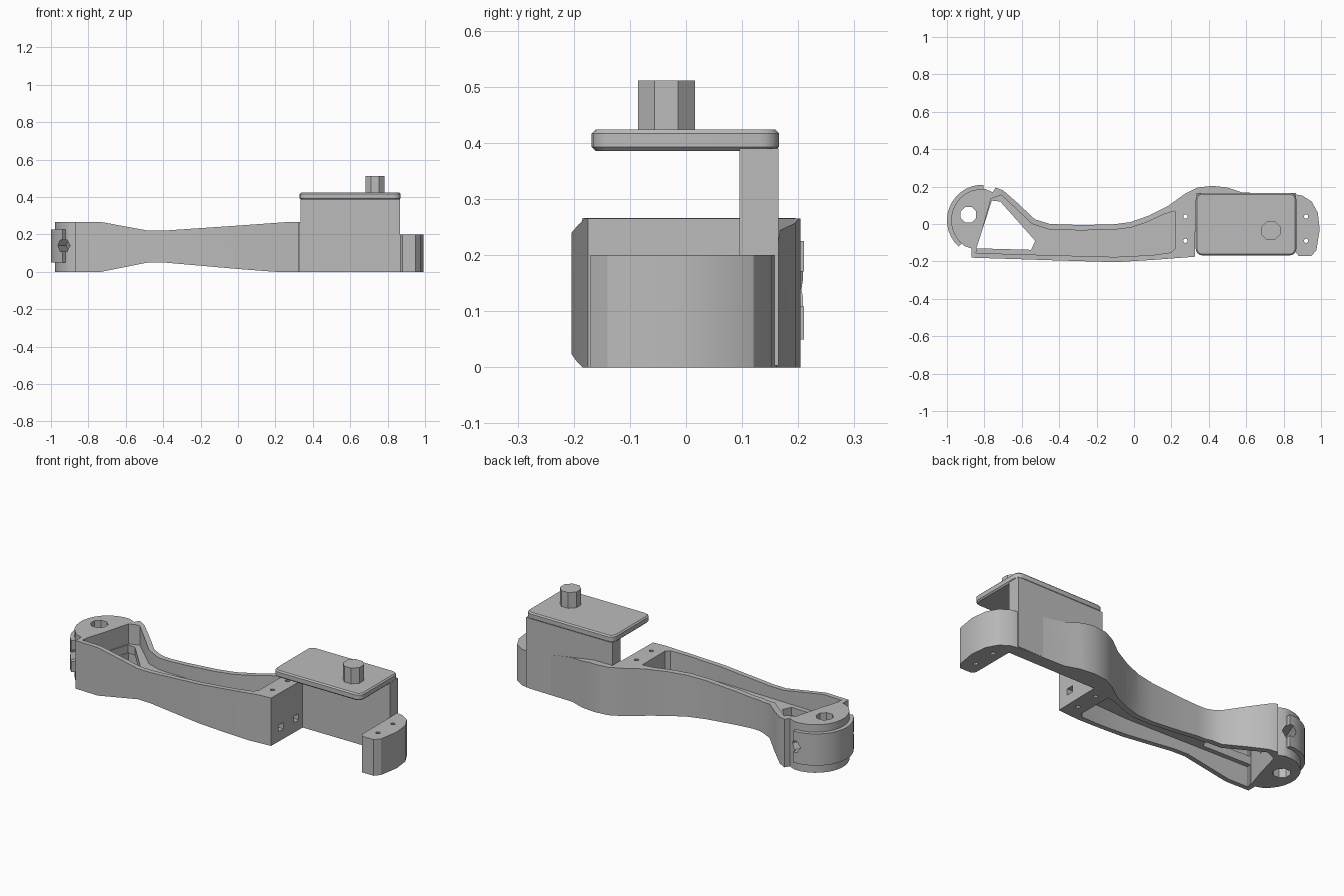
import bpy, bmesh
from math import sin, cos, pi, radians, atan2
from mathutils import Matrix, Vector

old = bpy.data.objects.get("Cube")
if old:
    bpy.data.objects.remove(old, do_unlink=True)

grey = bpy.data.materials.new("plain grey")
grey.use_nodes = True
grey.diffuse_color = (0.5, 0.5, 0.5, 1)
grey.node_tree.nodes["Principled BSDF"].inputs["Base Color"].default_value = (0.5, 0.5, 0.5, 1)


def prism(name, points, low, high, axis="z"):
    """Extrude a closed outline along z, or an x/z outline along y."""
    bm = bmesh.new()
    place = (lambda a, b, c: (a, b, c)) if axis == "z" else (lambda a, b, c: (a, c, b))
    face = bm.faces.new([bm.verts.new(place(a, b, low)) for a, b in points])
    moved = bmesh.ops.extrude_face_region(bm, geom=[face])["geom"]
    shift = Vector(place(0, 0, high - low))
    bmesh.ops.translate(bm, vec=shift, verts=[v for v in moved if isinstance(v, bmesh.types.BMVert)])
    bmesh.ops.recalc_face_normals(bm, faces=bm.faces)
    mesh = bpy.data.meshes.new(name)
    bm.to_mesh(mesh)
    bm.free()
    mesh.materials.append(grey)
    obj = bpy.data.objects.new(name, mesh)
    bpy.context.collection.objects.link(obj)
    return obj


def arc(cx, cy, r, start, end, steps):
    angles = [radians(start + (end - start) * i / steps) for i in range(steps + 1)]
    return [(cx + r * cos(a), cy + r * sin(a)) for a in angles]


def ring(cx, cy, r, sides, turn=0):
    return arc(cx, cy, r, turn, turn + 360, sides)[:-1]


def box(x0, x1, y0, y1):
    return [(x0, y0), (x1, y0), (x1, y1), (x0, y1)]


def rounded(x0, x1, y0, y1, r):
    return (arc(x1 - r, y1 - r, r, 0, 90, 4) + arc(x0 + r, y1 - r, r, 90, 180, 4)
            + arc(x0 + r, y0 + r, r, 180, 270, 4) + arc(x1 - r, y0 + r, r, 270, 360, 4))


def apply(obj, mod):
    bpy.context.view_layer.objects.active = obj
    bpy.ops.object.modifier_apply(modifier=mod.name)


def combine(target, other, operation="DIFFERENCE"):
    mod = target.modifiers.new("combine", "BOOLEAN")
    mod.object, mod.operation, mod.solver = other, operation, "EXACT"
    apply(target, mod)
    bpy.data.objects.remove(other, do_unlink=True)


# Arm body: plan outline trimmed by the waisted side profile
hub = (-0.81, 0.02)
outline = [(-0.87, -0.18), (-0.4, -0.195), (-0.1, -0.204), (0.1, -0.192), (0.325, -0.175),
           (0.33, 0.095), (0.865, 0.095), (0.865, -0.15), (0.88, -0.17), (0.95, -0.17),
           (0.975, -0.14), (0.993, -0.03), (0.983, 0.06), (0.95, 0.12), (0.9, 0.152),
           (0.84, 0.162), (0.58, 0.168), (0.5, 0.195), (0.42, 0.204), (0.34, 0.195),
           (0.27, 0.16), (0.18, 0.095), (0.08, 0.045), (-0.02, 0.01), (-0.12, -0.003),
           (-0.3, -0.005), (-0.45, 0.0), (-0.53, 0.025), (-0.62, 0.11), (-0.7, 0.18),
           (-0.74, 0.195), (-0.755, 0.17)]
outline += arc(*hub, 0.168, 85, 235, 12) + [(-0.87, -0.13)]
arm = prism("arm_body", outline, -0.01, 0.3)
profile = [(-1.1, 0), (-0.73, 0), (-0.48, 0.05), (-0.4, 0.05), (0.0, 0.015), (0.2, 0), (1.1, 0),
           (1.1, 0.2), (0.86, 0.2), (0.45, 0.265), (0.25, 0.265), (0.0, 0.247),
           (-0.4, 0.22), (-0.48, 0.22), (-0.73, 0.266), (-1.1, 0.266)]
combine(arm, prism("side_trim", profile, -0.5, 0.5, "y"), "INTERSECT")

# Raised band around the hub
band = arc(*hub, 0.19, 88, 228, 14) + arc(*hub, 0.15, 228, 88, 14)
combine(arm, prism("hub_band", band, 0.05, 0.225), "UNION")

# Pockets above and below a central web, then the triangular opening
pocket = [(-0.845, -0.155), (-0.4, -0.168), (-0.1, -0.176), (0.1, -0.166), (0.2, -0.152),
          (0.22, -0.13), (0.22, 0.07), (0.16, 0.052), (0.06, 0.006), (-0.02, -0.02),
          (-0.12, -0.032), (-0.3, -0.034), (-0.46, -0.028), (-0.545, 0.0), (-0.64, 0.09),
          (-0.71, 0.155), (-0.765, 0.135)]
combine(arm, prism("upper_pocket", pocket, 0.155, 0.4))
combine(arm, prism("lower_pocket", pocket, -0.1, 0.11))
opening = [(-0.843, -0.13), (-0.55, -0.138), (-0.528, -0.09), (-0.715, 0.12), (-0.76, 0.125)]
combine(arm, prism("opening", opening, -0.1, 0.4))

# Pivot hole and the slanted hexagonal bolt hole
combine(arm, prism("pivot_hole", ring(-0.885, 0.05, 0.045, 8, 22.5), -0.1, 0.4))
bolt = prism("bolt_hole", ring(0, 0, 0.036, 6), -0.3, 0.3)
lean = Vector((0.13, 0.33, 0)).to_track_quat("Z", "Y").to_matrix().to_4x4()
bolt.data.transform(Matrix.Translation((-0.875, 0.035, 0.14)) @ lean)
combine(arm, bolt)

# Mounting screw holes and square nut slots
for y in (0.04, -0.09):
    for x in (0.275, 0.92):
        combine(arm, prism("screw_hole", ring(x, y, 0.012, 8), -0.1, 0.4))
    combine(arm, prism("nut_slot", box(0.26, 0.935, 0.055, 0.09), y - 0.021, y + 0.021, "y"))

# Upright wall, cantilevered top plate and pivot pin
wall = prism("upright_wall", box(0.335, 0.865, 0.095, 0.165), 0.003, 0.39)
plate = prism("top_plate", rounded(0.33, 0.868, -0.168, 0.166, 0.035), 0.386, 0.424)
bevel = plate.modifiers.new("edge", "BEVEL")
bevel.width, bevel.segments, bevel.limit_method = 0.007, 1, "ANGLE"
bevel.angle_limit = radians(60)
apply(plate, bevel)
pin = prism("pivot_pin", ring(0.732, -0.035, 0.055, 8, 22.5), 0.42, 0.511)

# Keep edges crisp, curved walls smooth
for obj in (arm, wall, plate, pin):
    bpy.ops.object.select_all(action="DESELECT")
    obj.select_set(True)
    bpy.context.view_layer.objects.active = obj
    bpy.ops.object.shade_smooth_by_angle(angle=radians(28))
